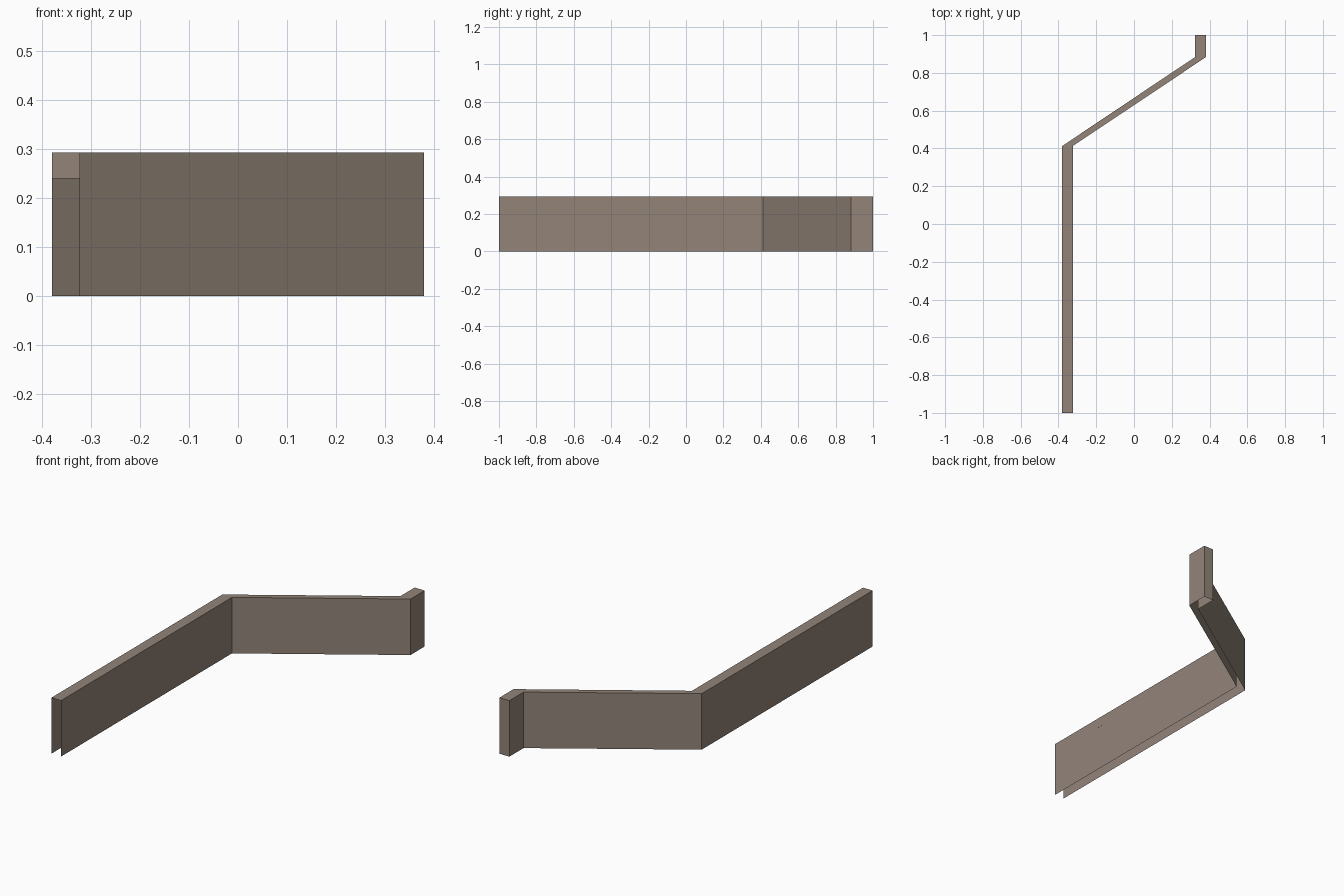
import bpy, bmesh, math

if "Cube" in bpy.data.objects:
    bpy.data.objects.remove(bpy.data.objects["Cube"])

HEIGHT = 0.293
RIB_LOW = 0.24

stone = bpy.data.materials.new("warm_grey_stone")
stone.diffuse_color = (0.287, 0.231, 0.191, 1)
stone.use_nodes = True
stone.node_tree.nodes["Principled BSDF"].inputs["Base Color"].default_value = stone.diffuse_color

# plan outlines of the two wall sides, front to back
LEFT = [(-0.38, -1), (-0.38, 0.413), (0.322, 0.883), (0.322, 1)]
RIGHT = [(-0.324, -1), (-0.324, 0.413), (0.38, 0.883), (0.38, 1)]


def add_object(name, bm):
    mesh = bpy.data.meshes.new(name)
    bm.to_mesh(mesh)
    bm.free()
    mesh.materials.append(stone)
    obj = bpy.data.objects.new(name, mesh)
    bpy.context.collection.objects.link(obj)
    return obj


# wall shell: two sides, cap and back end; front end and underside are open
bm = bmesh.new()
left_low, left_top, right_low, right_top = [
    [bm.verts.new((x, y, z)) for x, y in side]
    for side, z in ((LEFT, 0), (LEFT, HEIGHT), (RIGHT, 0), (RIGHT, HEIGHT))]
for i in range(3):
    j = i + 1
    bm.faces.new((left_low[j], left_low[i], left_top[i], left_top[j]))
    bm.faces.new((right_low[i], right_low[j], right_top[j], right_top[i]))
    bm.faces.new((left_top[i], right_top[i], right_top[j], left_top[j]))
bm.faces.new((right_low[3], left_low[3], left_top[3], right_top[3]))
add_object("wall_shell", bm)


# small ribs bridging the two sides just under the cap
def rib(name, x, y, width, length, angle):
    bm = bmesh.new()
    bmesh.ops.create_cube(bm, size=1)
    bmesh.ops.scale(bm, vec=(width, length, HEIGHT - RIB_LOW), verts=bm.verts)
    obj = add_object(name, bm)
    obj.location = (x, y, (HEIGHT + RIB_LOW) / 2)
    obj.rotation_euler.z = angle


mid_x = (LEFT[0][0] + RIGHT[0][0]) / 2
for n, y in enumerate((-0.65, -0.165, 0.32)):
    rib(f"straight_rib_{n + 1}", mid_x, y, 0.057, 0.024, 0)

slope = (LEFT[2][1] - LEFT[1][1]) / (LEFT[2][0] - LEFT[1][0])
tilt = math.atan(slope)
gap = 0.057 * math.sin(tilt)
for n, x in enumerate((-0.09, 0.2)):
    y = LEFT[1][1] + slope * (x - (LEFT[1][0] + RIGHT[1][0]) / 2)
    rib(f"diagonal_rib_{n + 1}", x, y, 0.012, gap, tilt)
